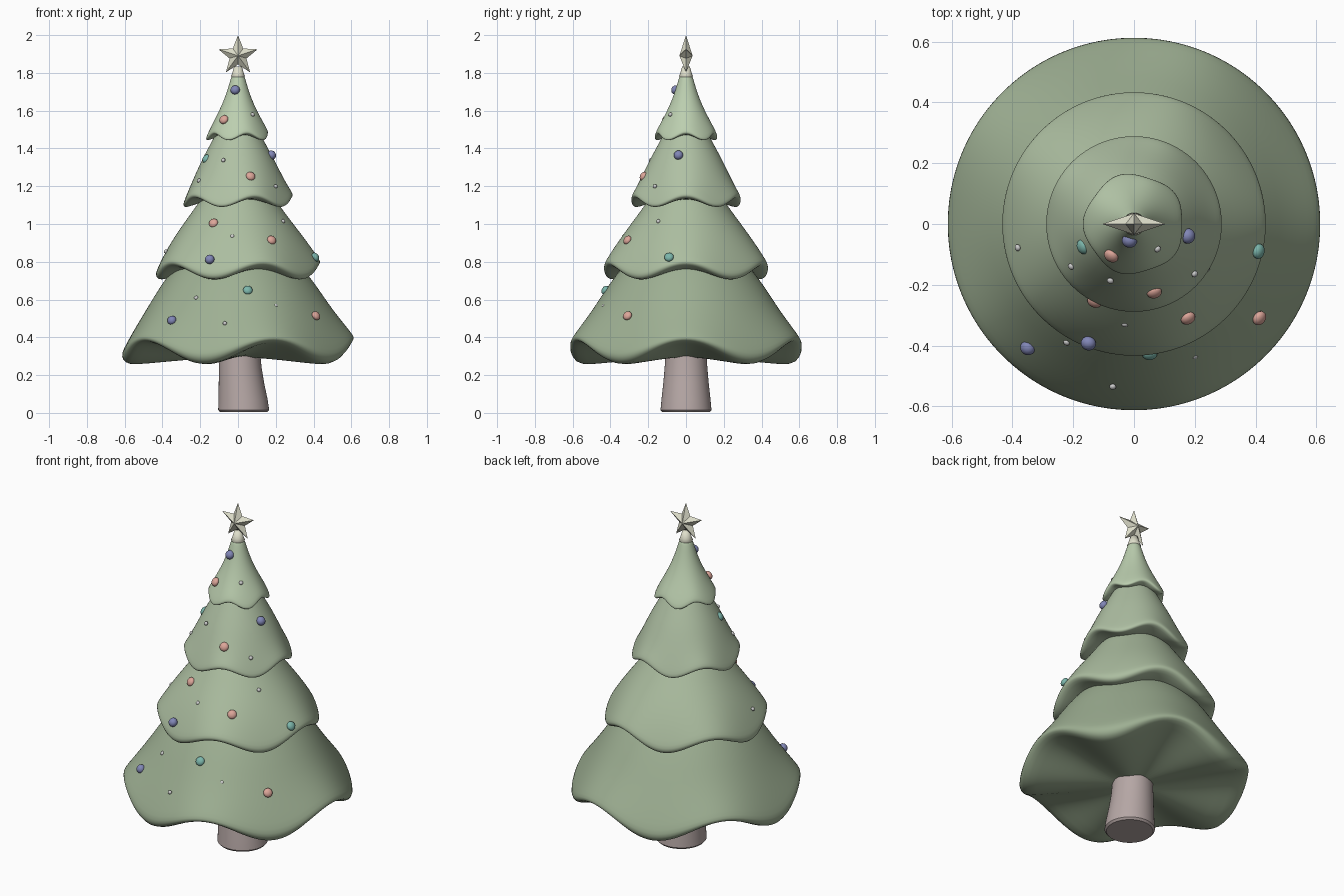
import bpy, bmesh
from math import sin, cos, pi
from mathutils import Vector

if "Cube" in bpy.data.objects:
    bpy.data.objects.remove(bpy.data.objects["Cube"])


def material(name, rgb):
    m = bpy.data.materials.new(name)
    m.diffuse_color = (*rgb, 1)
    m.use_nodes = True
    m.node_tree.nodes["Principled BSDF"].inputs["Base Color"].default_value = m.diffuse_color
    return m


def add_object(name, bm, mat, smooth=True):
    bmesh.ops.recalc_face_normals(bm, faces=bm.faces[:])
    me = bpy.data.meshes.new(name)
    bm.to_mesh(me)
    bm.free()
    me.materials.append(mat)
    for p in me.polygons:
        p.use_smooth = smooth
    ob = bpy.data.objects.new(name, me)
    bpy.context.collection.objects.link(ob)
    return ob


def lathe(name, profile, mat, place, segs=80, smooth=True):
    """Closed revolved shape; place(point, angle) gives each vertex."""
    bm = bmesh.new()
    rings = [[bm.verts.new(place(p, 2 * pi * i / segs)) for i in range(segs)] for p in profile]
    for a, b in zip(rings, rings[1:]):
        for i in range(segs):
            j = (i + 1) % segs
            bm.faces.new((a[i], a[j], b[j], b[i]))
    bm.faces.new(rings[0])
    bm.faces.new(rings[-1])
    return add_object(name, bm, mat, smooth)


def wavy(p, a):
    r, z, amp = p
    if r < 0.18:
        r -= 0.3 * amp * cos(5 * a)
    return (r * cos(a), r * sin(a), z + amp * cos(5 * a))


# Foliage tiers: (radius, height, hem wave amplitude), top to underside
tiers = {
    "bottom_tier": [(.26, .86, 0), (.33, .78, 0), (.405, .685, .004), (.48, .565, .01),
                    (.545, .47, .022), (.595, .395, .036), (.617, .357, .044), (.612, .335, .052),
                    (.585, .312, .06), (.48, .31, .05), (.28, .30, .02), (.08, .295, 0)],
    "lower_middle_tier": [(.15, 1.2, 0), (.21, 1.11, 0), (.28, 1.015, .002), (.335, .94, .006),
                          (.385, .865, .014), (.422, .80, .026), (.437, .77, .032), (.432, .752, .036),
                          (.412, .737, .037), (.34, .74, .02), (.24, .75, 0)],
    "upper_middle_tier": [(.09, 1.54, 0), (.13, 1.45, 0), (.182, 1.36, .001), (.222, 1.275, .004),
                          (.258, 1.2, .012), (.283, 1.15, .023), (.291, 1.129, .026), (.287, 1.118, .026),
                          (.273, 1.111, .025), (.21, 1.12, .01), (.14, 1.13, 0)],
    "top_tier": [(.028, 1.8, 0), (.038, 1.77, 0), (.058, 1.7, 0), (.085, 1.63, .001),
                 (.12, 1.56, .004), (.15, 1.505, .012), (.165, 1.472, .018), (.163, 1.463, .018),
                 (.153, 1.458, .017), (.115, 1.465, .006), (.08, 1.47, 0)],
}
greens = [(.34, .43, .29), (.41, .51, .35), (.43, .53, .37), (.50, .62, .43)]
for (name, prof), g in zip(tiers.items(), greens):
    ob = lathe(name, prof, material(name + "_green", g), wavy)
    ob.modifiers.new("soften", 'SUBSURF').levels = 1

# Trunk, leaning slightly and flared at the foot: (radius, height, x offset)
trunk = lathe("trunk", [(.125, .004, .03), (.135, .015, .03), (.13, .07, .027), (.12, .16, .018),
                        (.113, .24, .012), (.108, .32, .009)],
              material("bark", (.47, .39, .38)),
              lambda p, a: (p[2] + p[0] * cos(a), p[0] * sin(a), p[1]), 48)
bpy.context.view_layer.objects.active = trunk
trunk.select_set(True)
bpy.ops.object.shade_smooth_by_angle(angle=0.7)

# Star and its socket
gold = material("star_cream", (.74, .74, .60))
lathe("star_socket", [(.03, 1.772), (.037, 1.782), (.03, 1.8), (.02, 1.835)], gold,
      lambda p, a: (p[0] * cos(a), p[0] * sin(a), p[1]), 24)
bm = bmesh.new()
rim = []
for i in range(10):
    r, a = (.047 if i % 2 else .109), pi / 2 + i * pi / 5
    rim.append(bm.verts.new((r * cos(a), 0, 1.891 + r * sin(a))))
for y in (-.035, .035):
    c = bm.verts.new((0, y, 1.891))
    for i in range(10):
        bm.faces.new((c, rim[i], rim[(i + 1) % 10]))
add_object("star", bm, gold, False)

# Baubles: colour, radius, flattening along the surface normal, positions
sets = [
    ("blue_bauble", (.22, .24, .47), .025, .9,
     [(-.015, -.055, 1.71), (.178, -.04, 1.365), (-.15, -.393, .813), (-.35, -.408, .49)]),
    ("red_bauble", (.72, .38, .32), .025, .7,
     [(-.075, -.105, 1.553), (.067, -.225, 1.253), (-.13, -.255, 1.005), (.178, -.31, .915), (.413, -.31, .515)]),
    ("green_bauble", (.20, .47, .41), .025, .7,
     [(-.168, -.075, 1.345), (.41, -.09, .825), (.052, -.428, .65)]),
    ("white_bauble", (.85, .85, .83), .011, .8,
     [(.078, -.083, 1.58), (-.078, -.187, 1.338), (-.207, -.14, 1.23), (.2, -.165, 1.2), (.24, -.147, 1.015),
      (-.03, -.33, .935), (-.383, -.078, .855), (-.222, -.39, .61), (.2, -.435, .567), (-.07, -.536, .475)]),
]
for name, rgb, radius, flat, spots in sets:
    mat = material(name, rgb)
    for k, p in enumerate(spots):
        bm = bmesh.new()
        bmesh.ops.create_uvsphere(bm, u_segments=20, v_segments=12, radius=radius)
        ob = add_object(f"{name}_{k + 1}", bm, mat)
        ob.location = p
        ob.scale = (1, 1, flat)
        out = Vector((p[0], p[1], 0)).normalized() + Vector((0, 0, .6))
        ob.rotation_euler = out.to_track_quat('Z', 'Y').to_euler()
